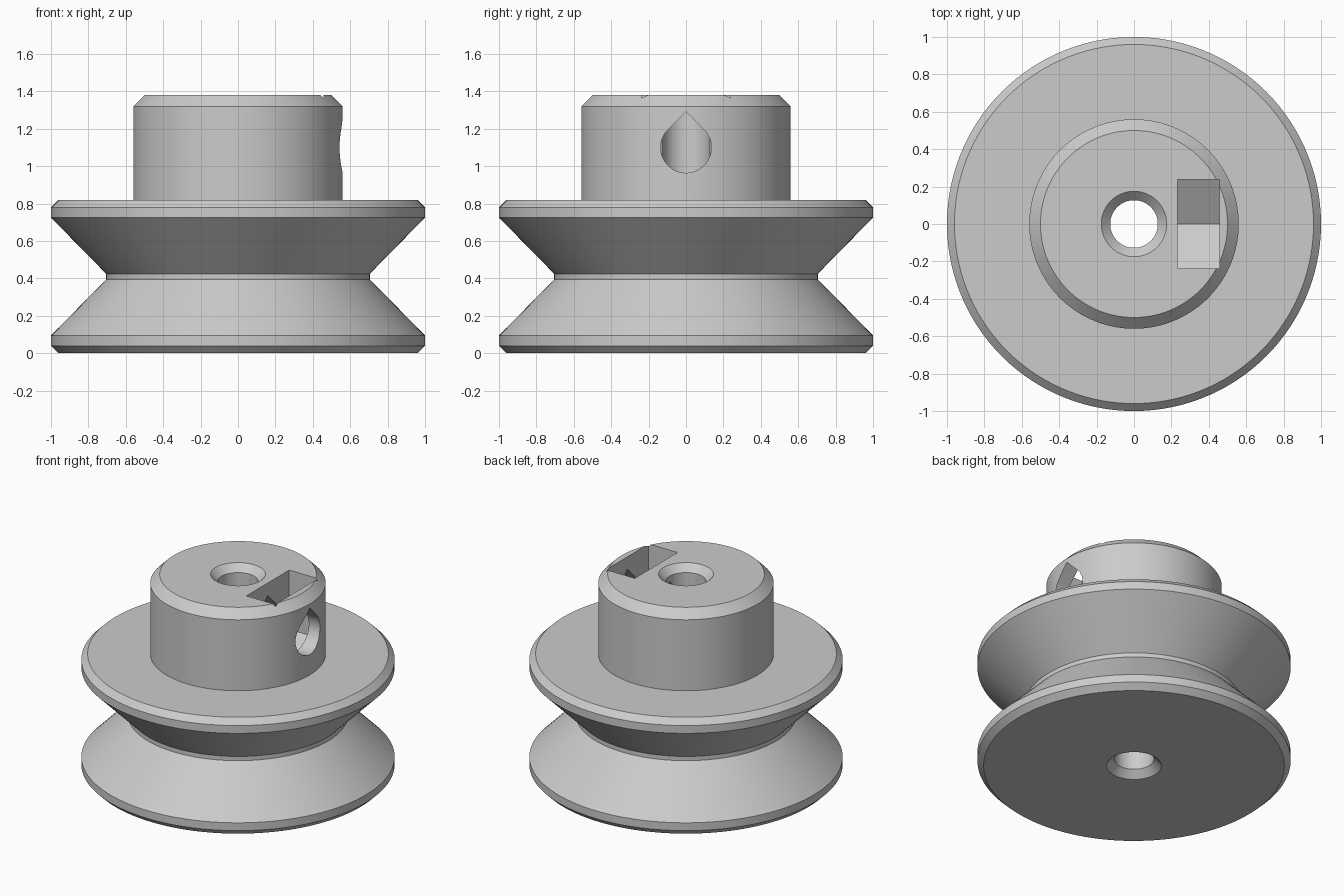
import bpy, bmesh, math

cube = bpy.data.objects.get("Cube")
if cube:
    bpy.data.objects.remove(cube, do_unlink=True)

grey = bpy.data.materials.new("plain grey")
grey.use_nodes = True
grey.diffuse_color = (0.6, 0.6, 0.6, 1)
grey.node_tree.nodes["Principled BSDF"].inputs["Base Color"].default_value = (0.6, 0.6, 0.6, 1)


def make_object(name, bm):
    bmesh.ops.recalc_face_normals(bm, faces=bm.faces)
    mesh = bpy.data.meshes.new(name)
    bm.to_mesh(mesh)
    bm.free()
    mesh.materials.append(grey)
    obj = bpy.data.objects.new(name, mesh)
    bpy.context.collection.objects.link(obj)
    return obj


def lathe(name, profile, steps):
    """Spin a closed (radius, height) outline around z."""
    bm = bmesh.new()
    verts = [bm.verts.new((r, 0, z)) for r, z in profile]
    edges = [bm.edges.new((a, b)) for a, b in zip(verts, verts[1:] + verts[:1])]
    bmesh.ops.spin(bm, geom=verts + edges, axis=(0, 0, 1), cent=(0, 0, 0),
                   angle=math.tau, steps=steps, use_merge=True)
    bmesh.ops.remove_doubles(bm, verts=bm.verts, dist=1e-5)
    return make_object(name, bm)


def prism(name, outline, x0, x1):
    """Extrude a (y, z) outline along x."""
    bm = bmesh.new()
    face = bm.faces.new([bm.verts.new((x0, y, z)) for y, z in outline])
    new = bmesh.ops.extrude_face_region(bm, geom=[face])["geom"]
    bmesh.ops.translate(bm, vec=(x1 - x0, 0, 0),
                        verts=[v for v in new if isinstance(v, bmesh.types.BMVert)])
    return make_object(name, bm)


def cut(target, cutter):
    mod = target.modifiers.new("cut", "BOOLEAN")
    mod.operation = "DIFFERENCE"
    mod.solver = "EXACT"
    mod.object = cutter
    bpy.context.view_layer.objects.active = target
    bpy.ops.object.modifier_apply(modifier=mod.name)
    bpy.data.objects.remove(cutter, do_unlink=True)


# Grooved wheel, hub and chamfered bore in one outline
TOP, BORE, RIM, CHAMFER = 1.38, 0.127, 0.175, 0.048
pulley = lathe("grooved_pulley", [
    (RIM, 0), (0.96, 0), (1, 0.04), (1, 0.095), (0.705, 0.395), (0.705, 0.425),
    (1, 0.725), (1, 0.78), (0.96, 0.82), (0.56, 0.82), (0.56, 1.32), (0.5, TOP),
    (RIM, TOP), (BORE, TOP - CHAMFER), (BORE, CHAMFER)], 120)

# Nut pocket, open at the top with a pointed floor
HOLE_Z, HALF = 1.1, 0.238
cut(pulley, prism("nut_pocket_cutter", [
    (-HALF, 1.5), (-HALF, HOLE_Z - 0.137), (0, HOLE_Z - 0.275),
    (HALF, HOLE_Z - 0.137), (HALF, 1.5)], 0.232, 0.457))

# Teardrop screw hole from the bore out through the side
R = 0.136
arc = [math.radians(135 + 270 * i / 24) for i in range(25)]
teardrop = [(R * math.cos(a), HOLE_Z + R * math.sin(a)) for a in arc]
cut(pulley, prism("screw_hole_cutter", teardrop + [(0, HOLE_Z + R * math.sqrt(2))], 0, 0.7))

# Smooth round walls with crisp edges
bpy.ops.object.select_all(action="DESELECT")
pulley.select_set(True)
bpy.context.view_layer.objects.active = pulley
bpy.ops.object.shade_smooth_by_angle(angle=math.radians(25))
